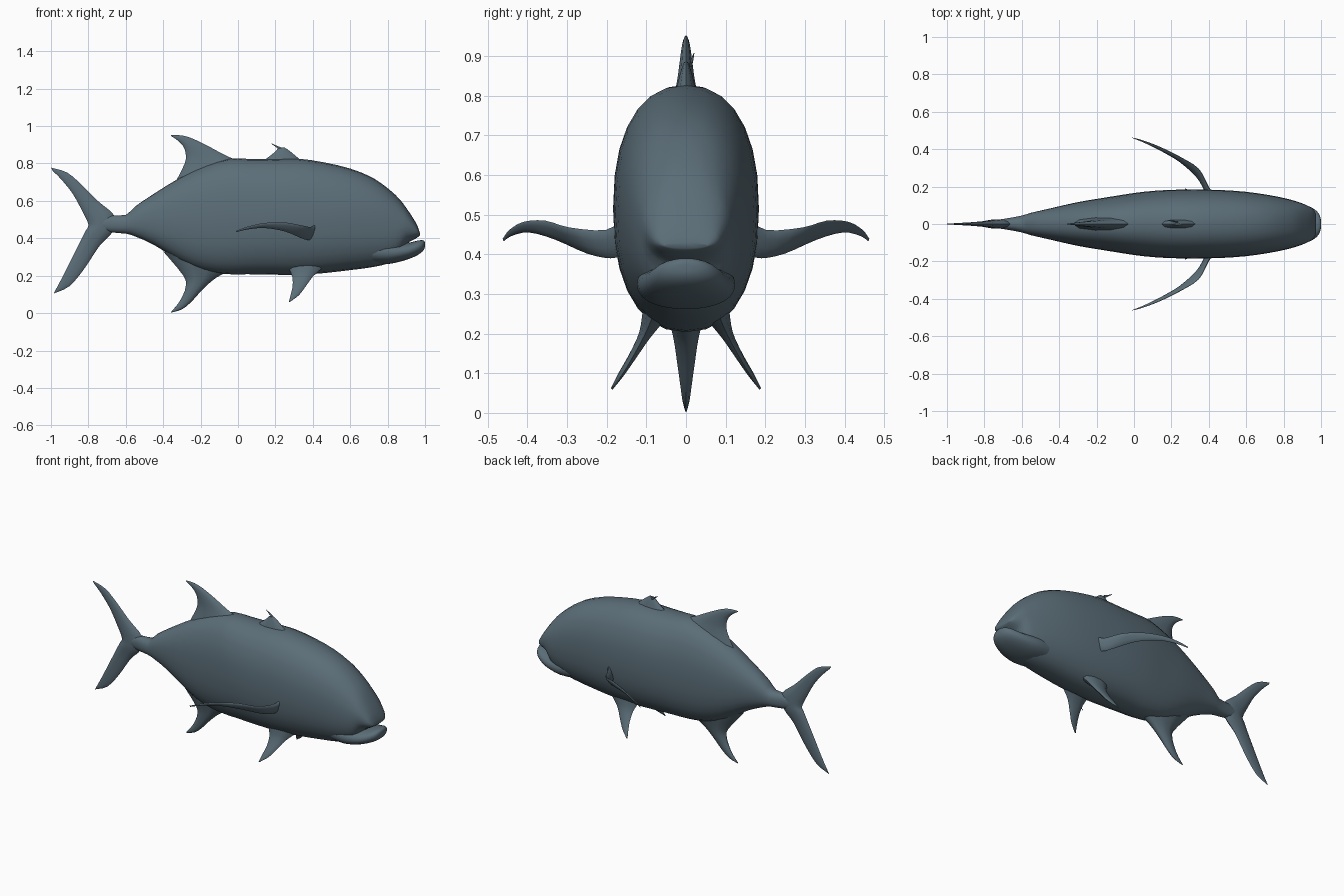
import bpy, bmesh, math
from mathutils import Vector

skin = bpy.data.materials.new("slate_grey_skin")
skin.diffuse_color = (0.105, 0.155, 0.188, 1)


def smooth_rows(rows, steps):
    """Catmull-Rom interpolation between rows of numbers."""
    out = []
    for i in range(len(rows) - 1):
        a, b = rows[max(i - 1, 0)], rows[i]
        c, d = rows[i + 1], rows[min(i + 2, len(rows) - 1)]
        for s in range(steps):
            t = s / steps
            out.append([0.5 * (2 * q + (r - p) * t + (2 * p - 5 * q + 4 * r - u) * t * t
                               + (3 * q - p - 3 * r + u) * t ** 3)
                        for p, q, r, u in zip(a, b, c, d)])
    out.append(list(rows[-1]))
    return out


def loft(name, rings, mirror=False, angle=60):
    """Skin closed rings of points and cap both ends."""
    bm = bmesh.new()
    vr = [[bm.verts.new(p) for p in ring] for ring in rings]
    n = len(vr[0])
    for a, b in zip(vr, vr[1:]):
        for i in range(n):
            j = (i + 1) % n
            bm.faces.new((a[i], a[j], b[j], b[i]))
    bm.faces.new(vr[0])
    bm.faces.new(vr[-1])
    if mirror:
        g = bmesh.ops.duplicate(bm, geom=bm.verts[:] + bm.edges[:] + bm.faces[:])
        for v in g["geom"]:
            if isinstance(v, bmesh.types.BMVert):
                v.co.y *= -1
    bmesh.ops.recalc_face_normals(bm, faces=bm.faces[:])
    me = bpy.data.meshes.new(name)
    bm.to_mesh(me)
    bm.free()
    me.materials.append(skin)
    ob = bpy.data.objects.new(name, me)
    bpy.context.collection.objects.link(ob)
    bpy.ops.object.select_all(action="DESELECT")
    ob.select_set(True)
    bpy.context.view_layer.objects.active = ob
    bpy.ops.object.shade_smooth_by_angle(angle=math.radians(angle))
    return ob


def hull(name, rows, power, sides=28, steps=2):
    """Rows of x, bottom z, top z, half width as rounded sections."""
    rings = []
    for x, lo, hi, w in smooth_rows(rows, steps):
        ring = []
        for k in range(sides):
            t = 2 * math.pi * k / sides
            c, s = math.cos(t), math.sin(t)
            e = 2 / power
            ring.append((x, w * math.copysign(abs(c) ** e, c),
                         (lo + hi) / 2 + (hi - lo) / 2 * math.copysign(abs(s) ** e, s)))
        rings.append(ring)
    return loft(name, rings)


def fin(name, rows, normal=(0, 1, 0), mirror=False, steps=3):
    """Rows of leading point, trailing point, half thickness as lens sections."""
    nrm = Vector(normal).normalized()
    rings = []
    for r in smooth_rows(rows, steps):
        a, b, th = Vector(r[0:3]), Vector(r[3:6]), r[6]
        rings.append([(a + b) / 2 + (a - b) / 2 * math.cos(k * math.pi / 5)
                      + nrm * th * math.sin(k * math.pi / 5) for k in range(10)])
    return loft(name, rings, mirror)


def median_fin(name, rows):
    return fin(name, [(a, 0, b, c, 0, d, t) for a, b, c, d, t in rows])


# Body with the upper snout
hull("body", [
    (-0.78, .455, .495, .016), (-0.68, .432, .522, .030), (-0.60, .425, .525, .045),
    (-0.55, .410, .570, .060), (-0.45, .365, .638, .083), (-0.30, .275, .730, .117),
    (-0.18, .225, .787, .137), (-0.05, .208, .826, .158), (0.05, .208, .825, .172),
    (0.18, .206, .824, .182), (0.32, .204, .826, .184), (0.46, .214, .806, .182),
    (0.60, .230, .773, .172), (0.72, .246, .724, .155), (0.81, .268, .660, .137),
    (0.865, .305, .608, .122), (0.90, .368, .562, .110), (0.935, .390, .510, .094),
    (0.96, .405, .465, .078), (0.972, .416, .430, .055)], 2.3)

# Lower jaw with the protruding lip
hull("lower_jaw", [
    (0.72, .262, .400, .120), (0.80, .262, .385, .124), (0.87, .276, .376, .114),
    (0.92, .292, .378, .100), (0.96, .310, .388, .082), (0.985, .328, .390, .060),
    (0.997, .345, .385, .034), (1.0, .358, .375, .012)], 2.2)

# Fins on the centre line: lead x, z, trail x, z, half thickness
median_fin("rear_dorsal_fin", [
    (0.04, .80, -.34, .69, .045), (-.06, .84, -.285, .80, .026), (-.15, .888, -.28, .855, .018),
    (-.24, .932, -.295, .895, .012), (-.30, .95, -.325, .925, .007), (-.36, .952, -.355, .945, .002)])
median_fin("anal_fin", [
    (-.02, .24, -.40, .33, .055), (-.12, .187, -.292, .20, .034), (-.19, .125, -.28, .14, .024),
    (-.25, .06, -.30, .085, .015), (-.30, .02, -.325, .045, .009), (-.36, .002, -.355, .01, .002)])
median_fin("tail_fin", [
    (-1.0, .778, -.99, .76, .002), (-.915, .752, -.945, .715, .006), (-.84, .69, -.885, .64, .010),
    (-.75, .60, -.835, .55, .016), (-.66, .52, -.80, .475, .024), (-.67, .435, -.815, .44, .024),
    (-.74, .36, -.84, .39, .016), (-.82, .24, -.885, .30, .010), (-.90, .145, -.935, .20, .006),
    (-.985, .105, -.98, .115, .002)])
median_fin("front_dorsal_fin", [
    (.37, .79, .11, .80, .030), (.315, .835, .15, .825, .022), (.275, .868, .19, .856, .013),
    (.248, .886, .215, .882, .005)])

# Small loose spine above the front dorsal fin
fin("dorsal_spine", [(.235, .012, .884, .222, .012, .872, .004),
                     (.205, .016, .896, .20, .016, .890, .003),
                     (.18, .02, .908, .178, .02, .905, .001)])

# Paired side fins
fin("pectoral_fins", [
    (.425, .15, .50, .395, .15, .40, .016), (.395, .20, .462, .375, .19, .390, .012),
    (.345, .295, .468, .335, .25, .402, .009), (.25, .355, .485, .25, .33, .437, .008),
    (.14, .41, .482, .14, .395, .455, .006), (.05, .445, .462, .05, .438, .447, .004),
    (-.01, .462, .440, -.008, .460, .433, .001)], (.56, .83, 0), True)
fin("pelvic_fins", [
    (.45, .085, .24, .27, .085, .24, .030), (.40, .105, .195, .29, .105, .195, .016),
    (.36, .135, .14, .292, .135, .145, .010), (.325, .162, .095, .282, .165, .10, .007),
    (.28, .187, .062, .272, .187, .06, .003)], (0, .86, .5), True)
